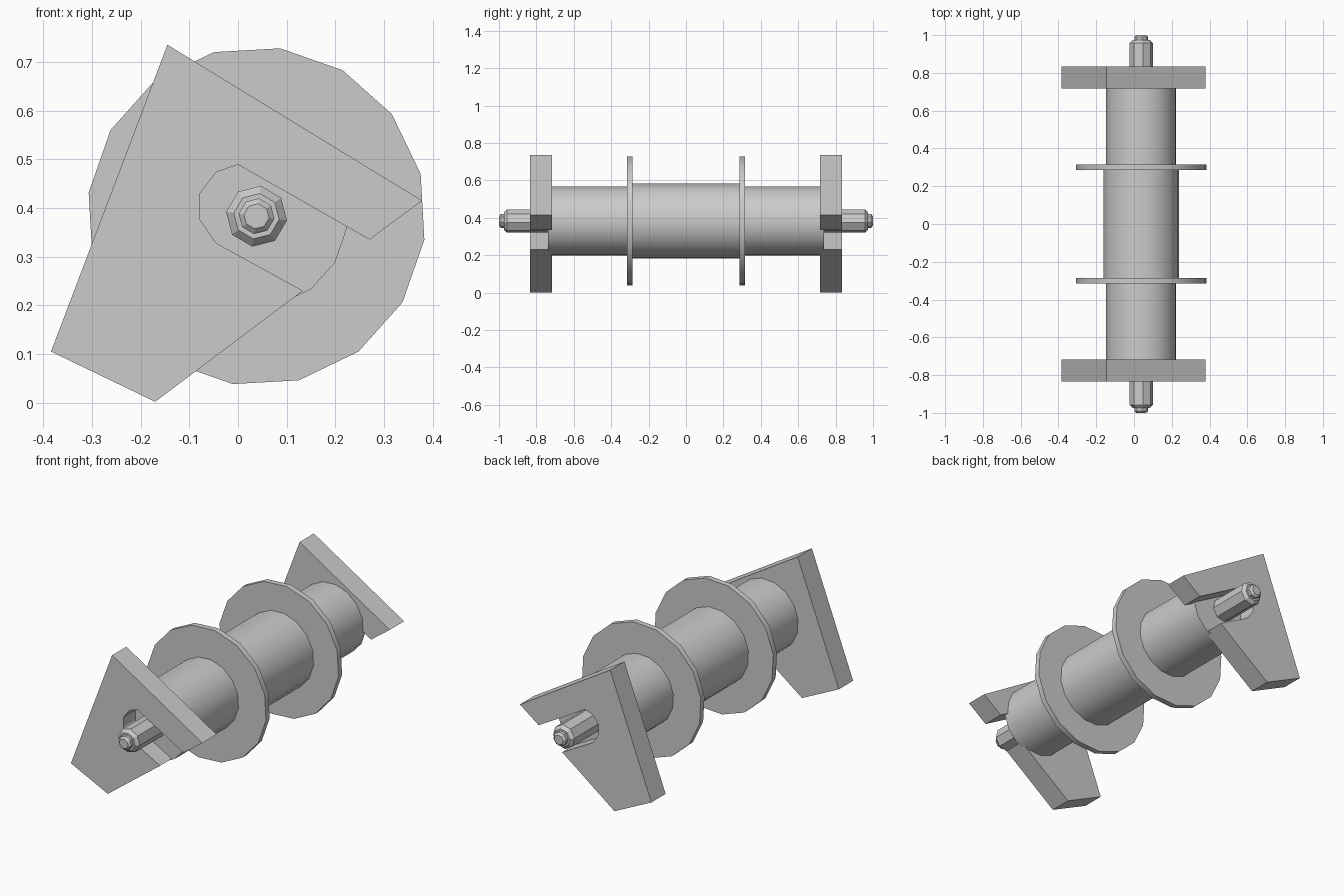
import bpy, math

if "Cube" in bpy.data.objects:
    bpy.data.objects.remove(bpy.data.objects["Cube"])

CX, CZ = 0.038, 0.383          # winch axis runs along y
PHASE = math.radians(-8.0)


def make_object(name, verts, faces, smooth=False):
    mesh = bpy.data.meshes.new(name)
    mesh.from_pydata(verts, [], faces)
    mesh.validate()
    obj = bpy.data.objects.new(name, mesh)
    bpy.context.collection.objects.link(obj)
    bpy.ops.object.select_all(action='DESELECT')
    obj.select_set(True)
    bpy.context.view_layer.objects.active = obj
    # make all normals face outward
    bpy.ops.object.mode_set(mode='EDIT')
    bpy.ops.mesh.select_all(action='SELECT')
    bpy.ops.mesh.normals_make_consistent(inside=False)
    bpy.ops.object.mode_set(mode='OBJECT')
    if smooth:
        bpy.ops.object.shade_smooth_by_angle(angle=math.radians(30))
    return obj


def lathe(name, profile, sides):
    """Revolve (y, radius) points around the winch axis and cap both ends."""
    verts, faces = [], []
    for y, r in profile:
        for i in range(sides):
            a = PHASE + 2 * math.pi * i / sides
            verts.append((CX + r * math.cos(a), y, CZ + r * math.sin(a)))
    for k in range(len(profile) - 1):
        for i in range(sides):
            j = (i + 1) % sides
            faces.append((k * sides + i, k * sides + j,
                          (k + 1) * sides + j, (k + 1) * sides + i))
    faces.append(tuple(range(sides)))
    faces.append(tuple(range(len(verts) - sides, len(verts))))
    return make_object(name, verts, faces, smooth=True)


def plate(name, outline, y0, y1):
    """Extrude an (x, z) outline along y."""
    n = len(outline)
    verts = [(x, y, z) for y in (y0, y1) for x, z in outline]
    faces = [(i, (i + 1) % n, n + (i + 1) % n, n + i) for i in range(n)]
    faces += [tuple(range(n)), tuple(range(n, 2 * n))]
    return make_object(name, verts, faces)


# Drum: thick centre with thinner ends
lathe("drum_centre", [(-0.29, 0.202), (0.29, 0.202)], 16)

# Axle with stepped, chamfered tips
tip = [(0.70, 0.063), (0.957, 0.063), (0.973, 0.047), (0.973, 0.037),
       (0.990, 0.037), (1.0, 0.026)]
lathe("axle", [(-y, r) for y, r in reversed(tip)] + tip, 8)

# Slotted bracket outline
bracket = [(-0.145, 0.735), (0.378, 0.415), (0.27, 0.335), (0.0, 0.489),
           (-0.045, 0.473), (-0.078, 0.43), (-0.078, 0.376),
           (-0.045, 0.328), (0.133, 0.23), (-0.17, 0.002), (-0.384, 0.105)]

for side, label in ((-1, "front"), (1, "back")):
    lathe("drum_end_" + label, [(side * 0.29, 0.187), (side * 0.738, 0.187)], 16)
    lathe("flange_" + label, [(side * 0.285, 0.348), (side * 0.315, 0.348)], 16)
    plate("bracket_" + label, bracket, side * 0.717, side * 0.835)
